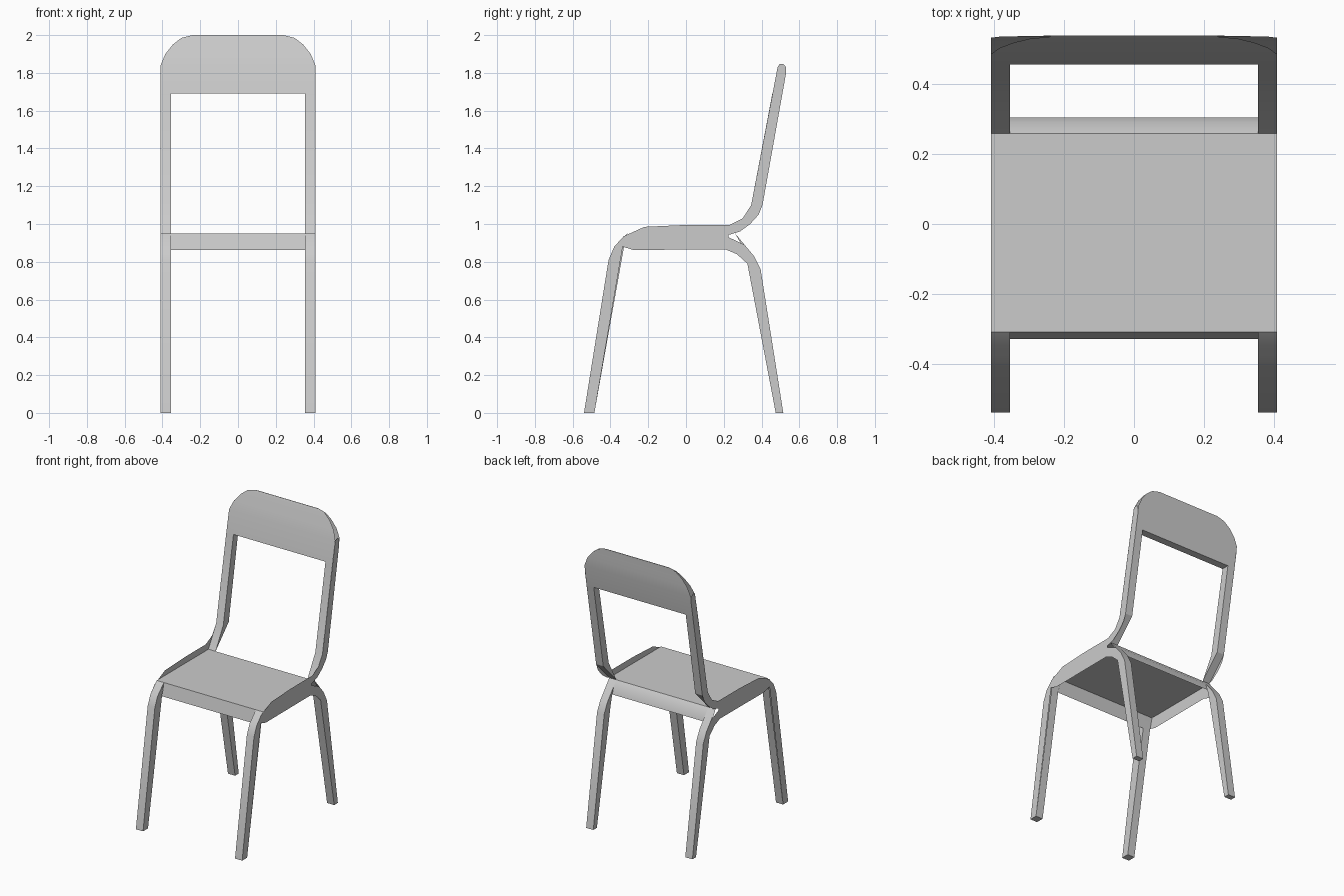
import bpy
import bmesh
from mathutils import Vector

cube = bpy.data.objects.get("Cube")
if cube:
    bpy.data.objects.remove(cube, do_unlink=True)

GREY = (0.6, 0.6, 0.6, 1)
grey = bpy.data.materials.new("plain_grey")
grey.use_nodes = True
grey.diffuse_color = GREY
grey.node_tree.nodes["Principled BSDF"].inputs["Base Color"].default_value = GREY

OUT, IN = 0.41, 0.355   # outer and inner x of the frame
SEAT_FRONT, SEAT_BACK = (-0.31, 0.95), (0.26, 0.95)


def quad(bm, points, facing):
    """Add one face turned towards the given direction."""
    face = bm.faces.new([bm.verts.new(p) for p in points])
    face.normal_update()
    if face.normal.dot(Vector(facing)) < 0:
        face.normal_flip()


def sheet(bm, rows, facing):
    """Join rows of (x0, x1, y, z) into a strip."""
    for (a0, a1, ay, az), (b0, b1, by, bz) in zip(rows, rows[1:]):
        quad(bm, [(a0, ay, az), (a1, ay, az), (b1, by, bz), (b0, by, bz)], facing)


def finish(name, bm, mirror=False, smooth=True):
    bmesh.ops.remove_doubles(bm, verts=bm.verts, dist=0.0005)
    mesh = bpy.data.meshes.new(name)
    bm.to_mesh(mesh)
    bm.free()
    mesh.materials.append(grey)
    obj = bpy.data.objects.new(name, mesh)
    bpy.context.collection.objects.link(obj)
    if mirror:
        obj.modifiers.new("mirror", "MIRROR").use_mirror_merge = False
    if smooth:
        bpy.ops.object.select_all(action="DESELECT")
        obj.select_set(True)
        bpy.context.view_layer.objects.active = obj
        bpy.ops.object.shade_smooth_by_angle(angle=0.5)
    return obj


def bar(name, front, back, foot=False):
    """Bar with a front, a back and an inner face, mirrored to both sides."""
    bm = bmesh.new()
    sheet(bm, [(IN, OUT, y, z) for y, z in front], (0, -1, 0))
    sheet(bm, [(IN, OUT, y, z) for y, z in back], (0, 1, 0))
    outline = list(front)
    outline += [p for p in reversed(back) if p not in front]
    quad(bm, [(IN, y, z) for y, z in outline], (-1, 0, 0))
    if foot:
        sheet(bm, [(IN, OUT, *front[-1]), (IN, OUT, *back[-1])], (0, 0, -1))
    finish(name, bm, mirror=True)


# Side plates: the whole bent profile of legs, rail and back upright
profile = [
    (-0.54, 0), (-0.41, 0.81), (-0.38, 0.88), (-0.33, 0.935), (-0.22, 0.985),
    (0, 0.995), (0.23, 0.995), (0.3, 1.03), (0.345, 1.1), (0.485, 1.83),
    (0.495, 1.847), (0.515, 1.847), (0.53, 1.83), (0.53, 1.8), (0.405, 1.1),
    (0.385, 1.05), (0.34, 1), (0.285, 0.96), (0.225, 0.942), (0.225, 0.93),
    (0.31, 0.89), (0.36, 0.83), (0.395, 0.76), (0.515, 0), (0.475, 0),
    (0.325, 0.79), (0.27, 0.84), (0.21, 0.865), (-0.28, 0.863),
    (-0.335, 0.88), (-0.485, 0)]
bm = bmesh.new()
quad(bm, [(OUT, y, z) for y, z in profile], (1, 0, 0))
finish("side_frame", bm, mirror=True, smooth=False)

# Legs and back uprights
bar("front_leg",
    [SEAT_FRONT, (-0.38, 0.88), (-0.41, 0.81), (-0.54, 0)],
    [SEAT_FRONT, (-0.33, 0.87), (-0.485, 0)], foot=True)
bar("rear_leg",
    [SEAT_BACK, (0.305, 0.87), (0.325, 0.79), (0.475, 0)],
    [SEAT_BACK, (0.36, 0.83), (0.395, 0.76), (0.515, 0)], foot=True)
bar("back_upright",
    [SEAT_BACK, (0.345, 1.1), (0.457, 1.69)],
    [SEAT_BACK, (0.405, 1.1), (0.51, 1.69)])

# Seat: a top with turned-down front and rear edges, open underneath
bm = bmesh.new()
sheet(bm, [(-OUT, OUT, *SEAT_FRONT), (-OUT, OUT, *SEAT_BACK)], (0, 0, 1))
sheet(bm, [(-IN, IN, *SEAT_FRONT), (-IN, IN, -0.33, 0.862)], (0, -1, 0))
sheet(bm, [(-IN, IN, *SEAT_BACK), (-IN, IN, 0.29, 0.915),
           (-IN, IN, 0.305, 0.865)], (0, 1, 0))
finish("seat", bm)

# Backrest: front and back skins with rounded corners, meeting at the top
rows = [  # half width, front y, back y, z
    (0.41, 0.457, 0.51, 1.69), (0.41, 0.487, 0.534, 1.84),
    (0.385, 0.505, 0.537, 1.9), (0.345, 0.52, 0.538, 1.95),
    (0.3, 0.531, 0.539, 1.985), (0.24, 0.537, 0.54, 2)]
bm = bmesh.new()
sheet(bm, [(-w, w, f, z) for w, f, b, z in rows], (0, -1, 0))
sheet(bm, [(-w, w, b, z) for w, f, b, z in rows], (0, 1, 0))
w, f, b, z = rows[0]
sheet(bm, [(-IN, IN, f, z), (-IN, IN, b, z)], (0, 0, -1))
w, f, b, z = rows[-1]
sheet(bm, [(-w, w, f, z), (-w, w, b, z)], (0, 0, 1))
finish("backrest", bm)
